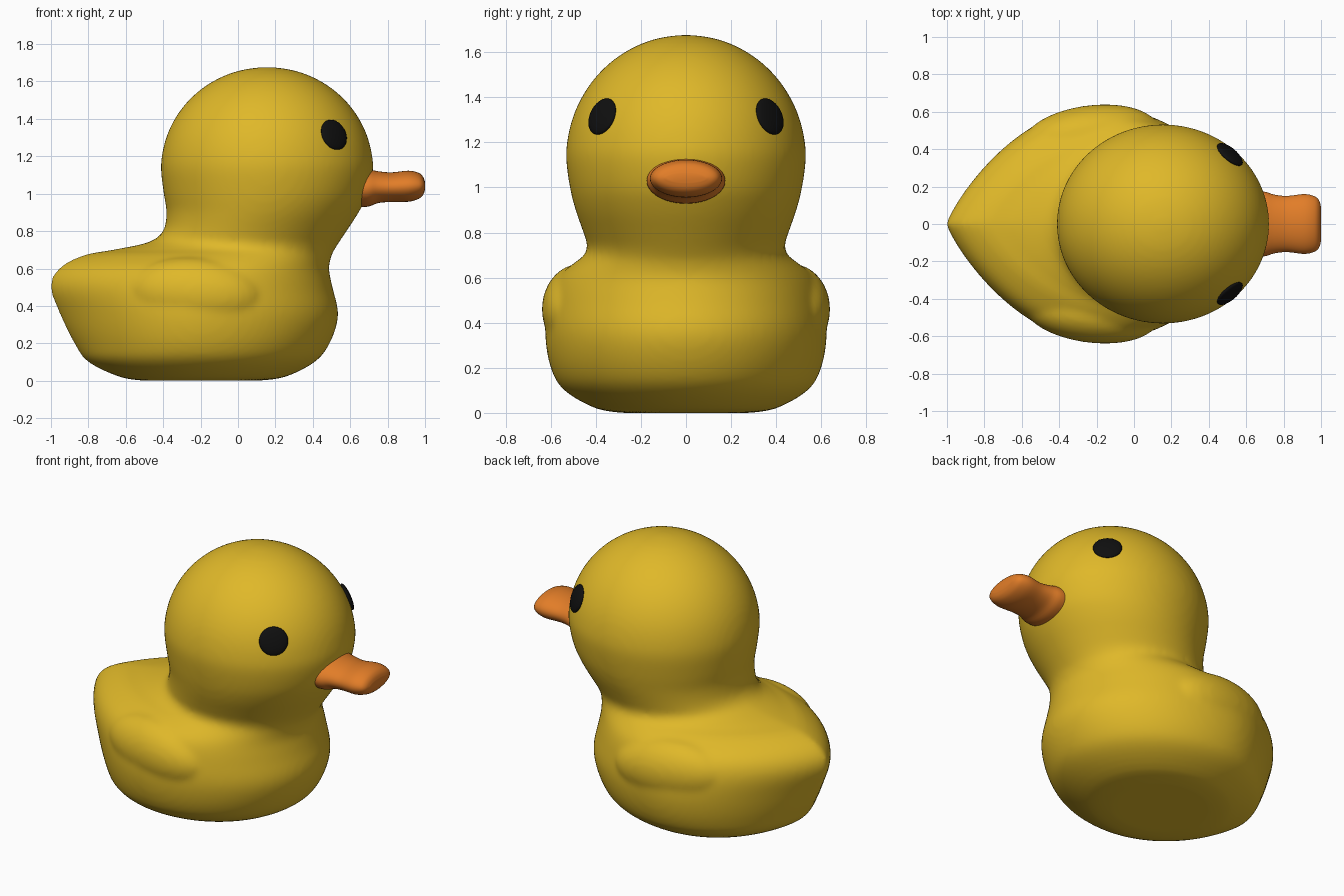
import bpy, bmesh, math
from mathutils import Vector, Matrix

if "Cube" in bpy.data.objects:
    bpy.data.objects.remove(bpy.data.objects["Cube"])


def material(name, rgb):
    m = bpy.data.materials.new(name)
    m.diffuse_color = (*rgb, 1)
    m.use_nodes = True
    m.node_tree.nodes["Principled BSDF"].inputs["Base Color"].default_value = m.diffuse_color
    return m


yellow = material("yellow", (0.74, 0.48, 0.022))
orange = material("orange", (0.76, 0.205, 0.021))
black = material("black", (0.005, 0.005, 0.005))


def spline(rows, steps):
    """Smoothly interpolate between rows of ring parameters."""
    out = []
    for i in range(len(rows) - 1):
        a, b, c, d = (rows[max(i - 1, 0)], rows[i], rows[i + 1],
                      rows[min(i + 2, len(rows) - 1)])
        for s in range(steps):
            t = s / steps
            out.append([0.5 * (2 * q + (r - p) * t + (2 * p - 5 * q + 4 * r - w) * t * t
                               + (3 * q - p - 3 * r + w) * t ** 3)
                        for p, q, r, w in zip(a, b, c, d)])
    return out + [list(rows[-1])]


def loft(bm, rings):
    loops = [[bm.verts.new(p) for p in ring] for ring in rings]
    n = len(loops[0])
    for a, b in zip(loops, loops[1:]):
        for i in range(n):
            j = (i + 1) % n
            bm.faces.new((a[i], a[j], b[j], b[i]))
    bm.faces.new(loops[0][::-1])
    bm.faces.new(loops[-1])


def finish(bm, name, mat):
    bmesh.ops.recalc_face_normals(bm, faces=bm.faces[:])
    for f in bm.faces:
        f.smooth = True
    me = bpy.data.meshes.new(name)
    bm.to_mesh(me)
    bm.free()
    me.materials.append(mat)
    ob = bpy.data.objects.new(name, me)
    bpy.context.collection.objects.link(ob)
    return ob


# Body and head: z, back x, front x, widest x, half width, tail pointedness
rows = [
    (0.00, -0.50, 0.10, -0.20, 0.28, 1.0),
    (0.02, -0.63, 0.25, -0.20, 0.40, 1.05),
    (0.10, -0.80, 0.41, -0.20, 0.54, 1.2),
    (0.20, -0.875, 0.49, -0.20, 0.60, 1.4),
    (0.35, -0.95, 0.536, -0.20, 0.625, 1.6),
    (0.50, -1.005, 0.505, -0.19, 0.61, 1.7),
    (0.60, -0.96, 0.486, -0.15, 0.57, 1.7),
    (0.67, -0.83, 0.50, -0.05, 0.49, 1.6),
    (0.70, -0.67, 0.515, 0.02, 0.45, 1.5),
    (0.74, -0.48, 0.54, 0.06, 0.437, 1.2),
    (0.80, -0.40, 0.58, 0.09, 0.455, 1.0),
    (0.90, -0.382, 0.645, 0.13, 0.49, 1.0),
    (1.00, -0.397, 0.695, 0.15, 0.515, 1.0),
]
for i in range(10):  # rounded crown of the head
    a = math.radians(i * 9.7)
    c = math.cos(a)
    rows.append((1.13 + 0.547 * math.sin(a), 0.155 - 0.567 * c,
                 0.155 + 0.567 * c, 0.155, 0.532 * c, 1.0))


def body_ring(z, xb, xf, xc, ry, k, n=96):
    pts = []
    for i in range(n):
        a = 2 * math.pi * i / n
        c, s = math.cos(a), math.sin(a)
        if c >= 0:
            pts.append((xc + (xf - xc) * c, ry * s, z))
        else:
            pts.append((xc + (xc - xb) * c, ry * math.copysign(abs(s) ** k, s), z))
    return pts


bm = bmesh.new()
loft(bm, [body_ring(*r) for r in spline(rows, 4)])

# Wings, blended into the body by the remesh
for side in (-1, 1):
    m = (Matrix.Translation((-0.23, side * 0.475, 0.465))
         @ Matrix.Rotation(side * math.radians(7), 4, 'Z')
         @ Matrix.Rotation(math.radians(4), 4, 'Y')
         @ Matrix.Diagonal((0.36, 0.16, 0.195, 1)))
    bmesh.ops.create_uvsphere(bm, u_segments=48, v_segments=24, radius=1, matrix=m)
body = finish(bm, "body_head_and_wings", yellow)
rm = body.modifiers.new("blend", 'REMESH')
rm.mode = 'VOXEL'
rm.voxel_size = 0.018
rm.use_smooth_shade = True
sm = body.modifiers.new("soften", 'SMOOTH')
sm.factor = 0.5
sm.iterations = 8

# Beak: x, half width, half height, centre z
beak = [(0.60, 0.17, 0.10, 1.03), (0.69, 0.174, 0.10, 1.03), (0.75, 0.157, 0.085, 1.035),
        (0.82, 0.15, 0.079, 1.035), (0.91, 0.16, 0.083, 1.04), (0.965, 0.148, 0.07, 1.042),
        (0.99, 0.125, 0.048, 1.042), (1.0, 0.09, 0.02, 1.042)]
bm = bmesh.new()
loft(bm, [[(x, w * math.cos(t), z + h * math.sin(t))
           for t in (2 * math.pi * i / 48 for i in range(48))]
          for x, w, h, z in spline(beak, 4)])
finish(bm, "beak", orange)

# Eyes: flattened domes lying on the head surface
for side, name in ((-1, "right_eye"), (1, "left_eye")):
    pos = Vector((0.513, side * 0.372, 1.315))
    off = pos - Vector((0.155, 0, 1.13))
    normal = Vector((off.x / 0.567 ** 2, off.y / 0.532 ** 2, off.z / 0.547 ** 2))
    m = (Matrix.Translation(pos) @ normal.to_track_quat('Z', 'Y').to_matrix().to_4x4()
         @ Matrix.Diagonal((0.085, 0.085, 0.022, 1)))
    bm = bmesh.new()
    bmesh.ops.create_uvsphere(bm, u_segments=32, v_segments=16, radius=1, matrix=m)
    finish(bm, name, black)
